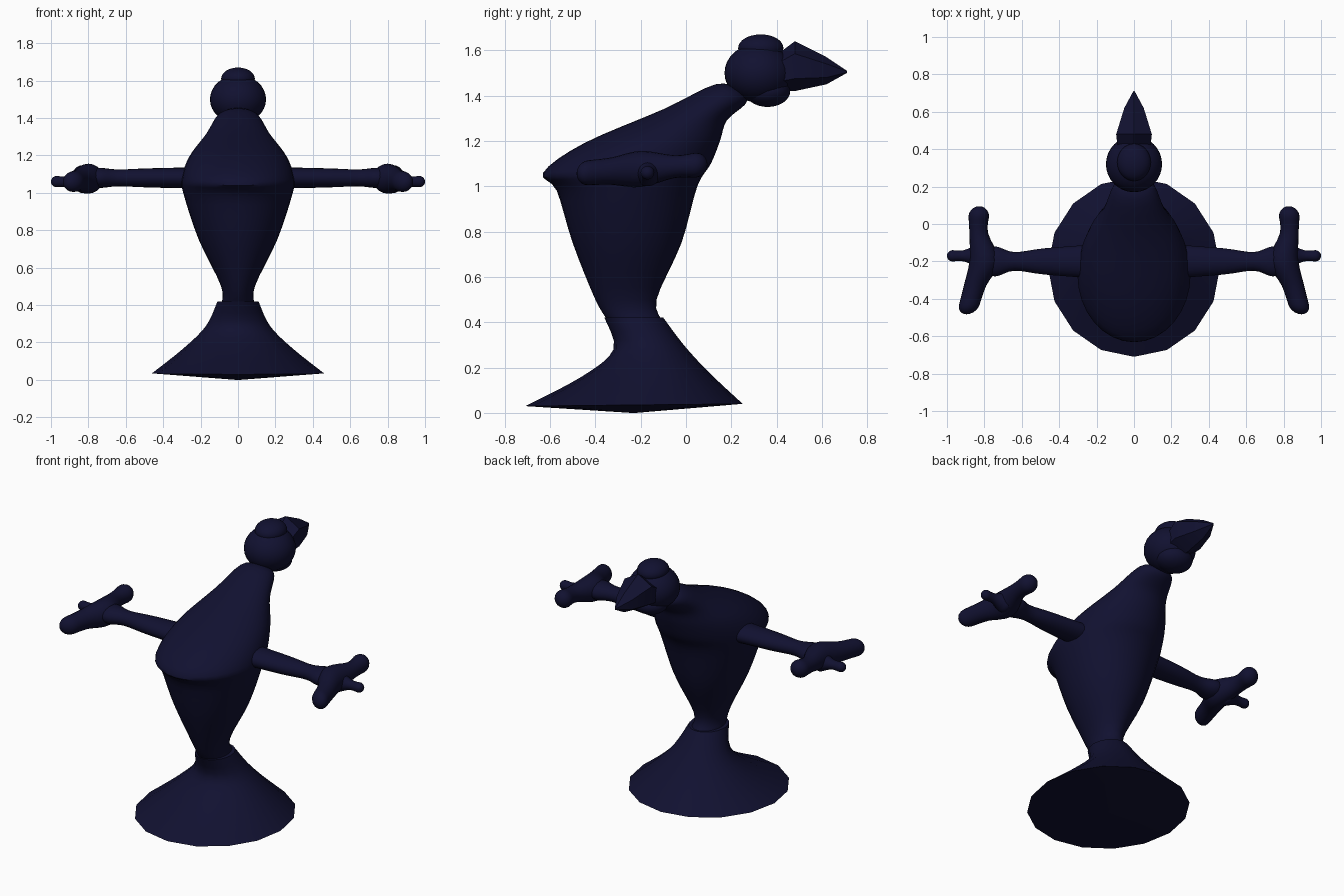
import bpy, bmesh, math
from mathutils import Vector

cube = bpy.data.objects.get("Cube")
if cube:
    bpy.data.objects.remove(cube, do_unlink=True)

navy = bpy.data.materials.new("dark_navy")
navy.use_nodes = True
color = (0.0055, 0.0055, 0.03, 1)
navy.diffuse_color = color
navy.node_tree.nodes["Principled BSDF"].inputs["Base Color"].default_value = color

ACROSS, ALONG, UP = Vector((1, 0, 0)), Vector((0, 1, 0)), Vector((0, 0, 1))


def finish(name, bm, sharp):
    """Turn the bmesh into a smooth shaded object with sharp edges kept."""
    bmesh.ops.recalc_face_normals(bm, faces=bm.faces)
    mesh = bpy.data.meshes.new(name)
    bm.to_mesh(mesh)
    bm.free()
    mesh.materials.append(navy)
    mesh.shade_smooth()
    mesh.set_sharp_from_angle(angle=math.radians(sharp))
    bpy.context.collection.objects.link(bpy.data.objects.new(name, mesh))


def spline(rows, steps=4):
    """Smooth rows of numbers with a Catmull-Rom curve."""
    curve = []
    last = len(rows) - 1
    for i in range(last):
        before, start = Vector(rows[max(i - 1, 0)]), Vector(rows[i])
        end, after = Vector(rows[i + 1]), Vector(rows[min(i + 2, last)])
        leave, arrive = (end - before) / 2, (after - start) / 2
        for step in range(steps):
            t = step / steps
            ease = t * t * (3 - 2 * t)
            curve.append(start.lerp(end, ease) + leave * t * (1 - t) ** 2
                         - arrive * t * t * (1 - t))
    return curve + [Vector(rows[last])]


def loft(name, rings, sides, sharp=50):
    """Skin elliptical rings given as (centre, half axis, half axis)."""
    bm = bmesh.new()
    loops = []
    for centre, u, v in rings:
        angles = [math.pi / 2 + math.tau * k / sides for k in range(sides)]
        loops.append([bm.verts.new(centre + u * math.cos(a) + v * math.sin(a))
                      for a in angles])
    for low, high in zip(loops, loops[1:]):
        for k in range(sides):
            bm.faces.new((low[k - 1], low[k], high[k], high[k - 1]))
    bm.faces.new(loops[0])
    bm.faces.new(loops[-1])
    finish(name, bm, sharp)


def tilted_rings(rows):
    """Rings from rows of (front y, front z, back y, back z, half width)."""
    rings = []
    for front_y, front_z, back_y, back_z, width in rows:
        front = Vector((0, front_y, front_z))
        back = Vector((0, back_y, back_z))
        rings.append(((front + back) / 2, ACROSS * width, (back - front) / 2))
    return rings


def ellipsoid(name, centre, radii):
    bm = bmesh.new()
    bmesh.ops.create_uvsphere(bm, u_segments=32, v_segments=16, radius=1)
    bmesh.ops.scale(bm, vec=radii, verts=bm.verts)
    bmesh.ops.translate(bm, vec=centre, verts=bm.verts)
    finish(name, bm, sharp=60)


def round_tip(tip, inner):
    """Shrinking rings that close a limb with a dome."""
    centre, u, v = tip
    out = (centre - inner[0]).normalized() * u.length
    angles = [math.pi / 2 * k / 5 for k in range(1, 5)]
    angles.append(math.radians(88))
    return [(centre + out * math.sin(a), u * math.cos(a), v * math.cos(a))
            for a in angles]


def limb(name, rings):
    start = round_tip(rings[0], rings[1])
    end = round_tip(rings[-1], rings[-2])
    loft(name, start[::-1] + rings + end, 20)


# Flared foot: shallow cone underneath, faceted rim, concave slope
foot = tilted_rings(spline([
    (-.71, .03, .25, .04, .46), (-.46, .16, .1, .18, .29),
    (-.32, .28, -.01, .3, .17), (-.36, .42, -.1, .42, .11)]))
centre, u, v = foot[0]
underside = (Vector((0, centre.y, 0)), u / 50, v / 50)
loft("base", [underside] + foot, 16, sharp=40)

# Leaning body that narrows to a waist and a neck
loft("body", tilted_rings(spline([
    (-.34, .4, -.1, .4, .09), (-.4, .5, -.13, .5, .09),
    (-.5, .75, -.02, .75, .21), (-.57, .98, .05, 1, .29),
    (-.63, 1.06, .11, 1.1, .3), (-.45, 1.19, .15, 1.2, .26),
    (-.1, 1.34, .18, 1.29, .17), (.13, 1.45, .26, 1.36, .11),
    (.23, 1.43, .27, 1.4, .04)])), 32)

# Head with a jowl below and a cap on top
ellipsoid("head", (0, .32, 1.5), (.15, .15, .13))
ellipsoid("jowl", (0, .36, 1.42), (.11, .1, .07))
ellipsoid("cap", (0, .33, 1.61), (.09, .1, .06))

# Pointed beak with a ridge: rows of y, top, bottom, half width
loft("beak", [(Vector((0, y, (top + low) / 2)), ACROSS * width, UP * (top - low) / 2)
              for y, top, low, width in [(.4, 1.58, 1.42, .1), (.48, 1.64, 1.42, .11),
                                         (.62, 1.57, 1.45, .06), (.71, 1.51, 1.5, .004)]],
     6, sharp=30)

# Arms, hands and thumbs, mirrored on both sides
for side, s in (("left", 1), ("right", -1)):
    arm = spline([(.22, .09), (.48, .07), (.64, .05), (.74, .08), (.82, .06)])
    loft(side + "_arm", [(Vector((s * x, -.2, 1.08)), ALONG * r, UP * (.03 + .3 * r))
                         for x, r in arm], 20)
    hand = spline([(.88, -.43, .055), (.85, -.33, .06), (.8, -.2, .08),
                   (.83, -.05, .05), (.83, .04, .055)])
    limb(side + "_hand", [(Vector((s * x, y, 1.09 + .07 * y)), ACROSS * r, UP * r)
                          for x, y, r in hand])
    thumb = spline([(.84, .06), (.91, .03), (.97, .03)])
    limb(side + "_thumb", [(Vector((s * x, -.17, 1.06)), ALONG * r, UP * r)
                           for x, r in thumb])
